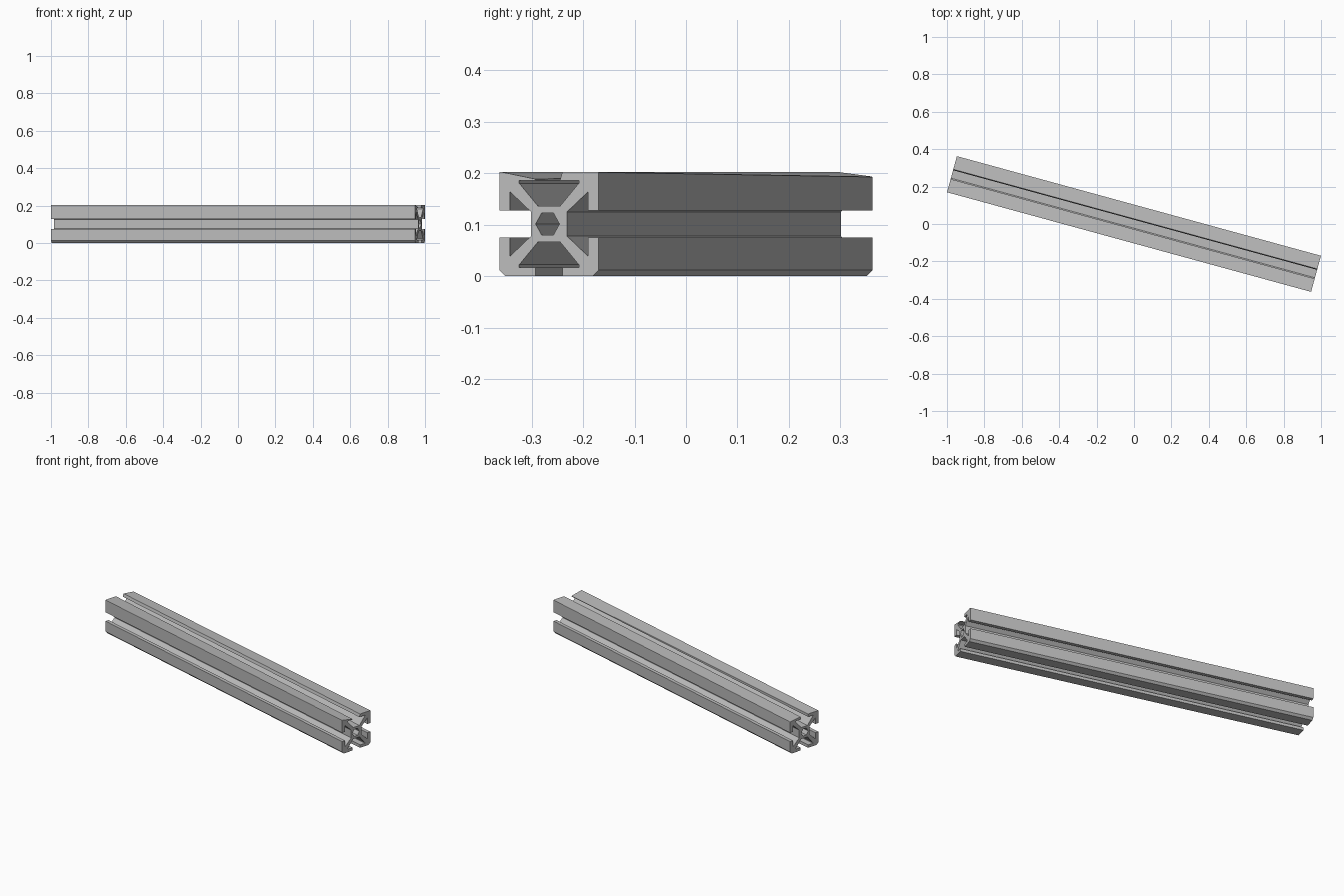
import bpy, bmesh, math
from mathutils import Matrix, Vector

cube = bpy.data.objects.get("Cube")
if cube:
    bpy.data.objects.remove(cube, do_unlink=True)

LENGTH, HEIGHT, ANGLE = 2.018, 0.203, math.radians(-15.3)

metal = bpy.data.materials.new("aluminium_grey")
metal.use_nodes = True
GREY = (0.5, 0.5, 0.5, 1)
metal.diffuse_color = GREY
metal.node_tree.nodes["Principled BSDF"].inputs["Base Color"].default_value = GREY


def quadrant(su, sv, near):
    """One quarter of the slotted section, from side slot to top or bottom slot."""
    top, back = sv > 0, su > 0
    drop = 0.09 if top and back and not near else 0.099
    corner = [(0.1, drop), (0.098, drop + 0.001)] if top else [(0.1, 0.088), (0.088, 0.1)]
    lip = 0.086 if top and not back and near else 0.1
    inner = 0.022 if top and back else 0.027
    pts = [(0.036, 0.023), (0.079, 0.062), (0.079, 0.026), (0.1, 0.026), *corner,
           (0.027, lip), (inner, 0.083), (0.06, 0.083), (0.06, 0.078), (0.022, 0.034)]
    return [(su * u, sv * v) for u, v in pts]


def section(near):
    """Full outline, counter-clockwise."""
    return (quadrant(1, 1, near) + quadrant(-1, 1, near)[::-1]
            + quadrant(-1, -1, near) + quadrant(1, -1, near)[::-1])


# Hexagonal centre bore
bore = [(0.024 * math.cos(a) - 0.003, 0.024 * math.sin(a))
        for a in (math.radians(60 * i) for i in range(6))]

bm = bmesh.new()


def ring(points, x):
    verts = [bm.verts.new((x, u, v * HEIGHT / 0.2 + HEIGHT / 2)) for u, v in points]
    edges = [bm.edges.new((verts[i - 1], verts[i])) for i in range(len(verts))]
    return verts, edges


# End caps with the bore left open
ends = []
for x, near in ((-LENGTH / 2, False), (LENGTH / 2, True)):
    outer, hole = ring(section(near), x), ring(bore, x)
    bmesh.ops.triangle_fill(bm, edges=outer[1] + hole[1], use_beauty=True,
                            normal=Vector((1 if near else -1, 0, 0)))
    ends.append((outer[0], hole[0]))

# Long walls of the outline and of the bore
for far, close in zip(*ends):
    for i in range(len(far)):
        bm.faces.new((far[i - 1], far[i], close[i], close[i - 1]))

bmesh.ops.recalc_face_normals(bm, faces=bm.faces[:])
bmesh.ops.transform(bm, matrix=Matrix.Rotation(ANGLE, 4, "Z"), verts=bm.verts[:])
mesh = bpy.data.meshes.new("slotted_rail")
bm.to_mesh(mesh)
bm.free()
mesh.materials.append(metal)
rail = bpy.data.objects.new("slotted_rail", mesh)
bpy.context.collection.objects.link(rail)
